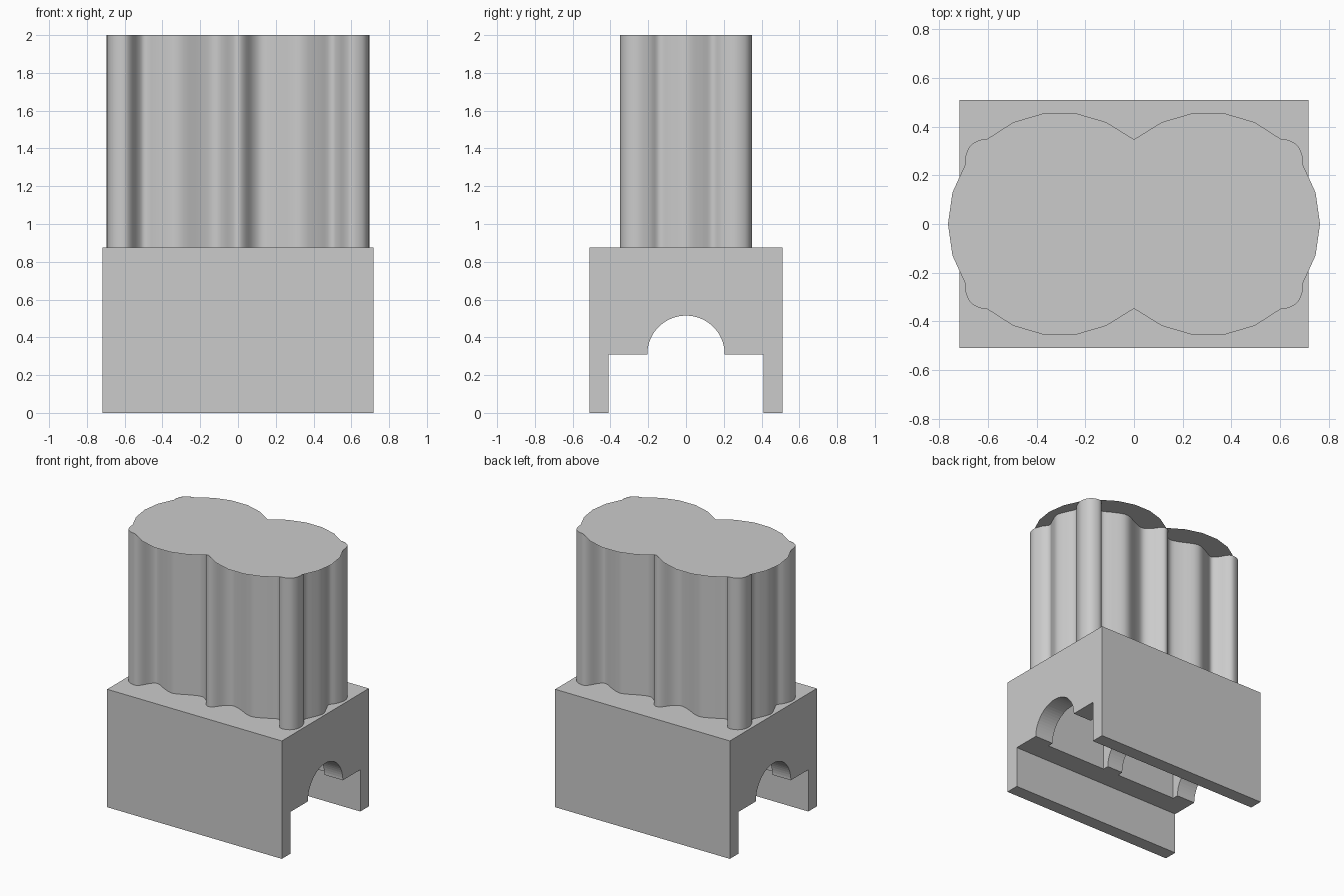
import bpy, bmesh, math
from mathutils import Vector

if "Cube" in bpy.data.objects:
    bpy.data.objects.remove(bpy.data.objects["Cube"], do_unlink=True)

grey = bpy.data.materials.new("plain_grey")
grey.use_nodes = True
GREY = (0.6, 0.6, 0.6, 1)
grey.diffuse_color = GREY
grey.node_tree.nodes["Principled BSDF"].inputs["Base Color"].default_value = GREY

BASE_X, BASE_Y, BASE_TOP, TOP = 0.717, 0.51, 0.875, 2.0
LEDGE_Z, ARCH_R = 0.31, 0.205


def make_object(name, bm):
    bmesh.ops.recalc_face_normals(bm, faces=bm.faces)
    mesh = bpy.data.meshes.new(name)
    bm.to_mesh(mesh)
    bm.free()
    mesh.materials.append(grey)
    obj = bpy.data.objects.new(name, mesh)
    bpy.context.collection.objects.link(obj)
    return obj


def mirror_quarter(points):
    """Closed outline from a quarter running from x = 0 round to y = 0."""
    half = points + [(x, -y) for x, y in reversed(points[:-1])]
    return half + [(-x, y) for x, y in reversed(half[1:-1])]


def smooth_loop(points, steps):
    """Closed Catmull-Rom curve through the points."""
    out, n = [], len(points)
    for i in range(n):
        a, b, c, d = (Vector(points[(i + k) % n]) for k in (-1, 0, 1, 2))
        for s in range(steps):
            t = s / steps
            out.append(0.5 * (2 * b + (c - a) * t + (2 * a - 5 * b + 4 * c - d) * t ** 2
                              + (3 * b - a - 3 * c + d) * t ** 3))
    return out


def extrude_loop(name, ring, move, capped):
    bm = bmesh.new()
    verts = [bm.verts.new(p) for p in ring]
    far = [bm.verts.new(Vector(p) + Vector(move)) for p in ring]
    for i in range(len(verts)):
        j = (i + 1) % len(verts)
        bm.faces.new((verts[i], verts[j], far[j], far[i]))
    if capped:
        bm.faces.new(verts)
        bm.faces.new(far)
    return make_object(name, bm)


# Base: block with a stepped, arched tunnel running along x
arch = [(ARCH_R * math.cos(math.pi * i / 32), LEDGE_Z + ARCH_R * math.sin(math.pi * i / 32))
        for i in range(33)]
profile = [(-BASE_Y, 0), (-BASE_Y, BASE_TOP), (BASE_Y, BASE_TOP), (BASE_Y, 0),
           (0.41, 0), (0.41, LEDGE_Z)] + arch + [(-0.41, LEDGE_Z), (-0.41, 0)]
base = extrude_loop("base", [(-BASE_X, y, z) for y, z in profile], (2 * BASE_X, 0, 0), True)

# Two deep pockets leave three arched ribs under the base
for side, label in ((-1, "right"), (1, "left")):
    bm = bmesh.new()
    bmesh.ops.create_cube(bm, size=1)
    bmesh.ops.scale(bm, vec=(0.5, 0.5, 0.57), verts=bm.verts)
    bmesh.ops.translate(bm, vec=(side * 0.315, 0, 0.485), verts=bm.verts)
    cutter = make_object(label + "_pocket_cutter", bm)
    cutter.hide_render = True
    cutter.hide_set(True)
    cut = base.modifiers.new(label + "_pocket", "BOOLEAN")
    cut.operation, cut.solver, cut.object = "DIFFERENCE", "EXACT", cutter
bpy.context.view_layer.objects.active = base
base.select_set(True)
for modifier in list(base.modifiers):
    bpy.ops.object.modifier_apply(modifier=modifier.name)
for label in ("right", "left"):
    bpy.data.objects.remove(bpy.data.objects[label + "_pocket_cutter"], do_unlink=True)
base.select_set(False)

# Column: open wavy wall with rounded corner ridges
quarter = [(0, .345), (.035, .325), (.08, .265), (.13, .24), (.2, .26), (.32, .31),
           (.42, .275), (.49, .24), (.53, .265), (.57, .33), (.61, .35), (.67, .325),
           (.695, .26), (.675, .19), (.645, .14), (.67, .08), (.697, 0)]
wave = smooth_loop(mirror_quarter(quarter), 4)
column = extrude_loop("wavy_column", [(p.x, p.y, BASE_TOP) for p in wave],
                      (0, 0, TOP - BASE_TOP), False)
bpy.context.view_layer.objects.active = column
column.select_set(True)
bpy.ops.object.shade_smooth_by_angle(angle=math.radians(40))
column.select_set(False)

# Top sheet: thin double-lobed lid, plus the corner ridges that poke past it
SIDES, LOBE_R, LOBE_X = 22, 0.46, 0.305
lobe = []
for i in range(9):
    a = 2 * math.pi * (8 - i) / SIDES
    lobe.append((LOBE_X + LOBE_R * math.cos(a), LOBE_R * math.sin(a)))
lobe[0] = (0, lobe[0][1])
bm = bmesh.new()
bm.faces.new([bm.verts.new((x, y, TOP)) for x, y in mirror_quarter(lobe)])
lid = make_object("top_sheet", bm)
bm = bmesh.new()
bm.faces.new([bm.verts.new((p.x, p.y, TOP - 0.001)) for p in wave])
column_top = make_object("column_top", bm)
for sheet in (lid, column_top):
    if sheet.data.polygons[0].normal.z < 0:
        sheet.data.flip_normals()
